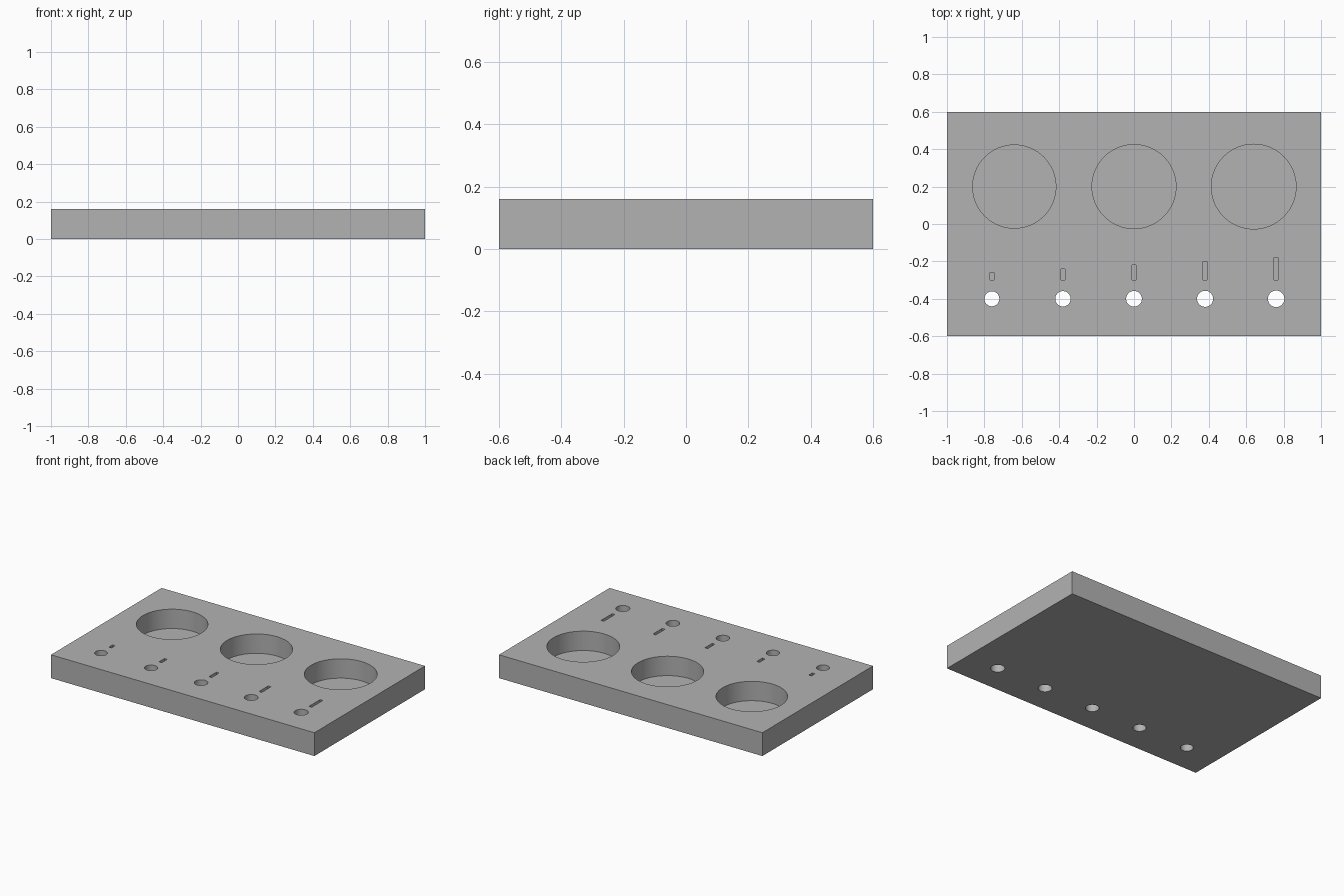
import bpy
import bmesh
from math import radians
from mathutils import Matrix, Vector

if "Cube" in bpy.data.objects:
    bpy.data.objects.remove(bpy.data.objects["Cube"], do_unlink=True)

HEIGHT = 0.16

grey = bpy.data.materials.new("plain_grey")
grey.use_nodes = True
colour = (0.45, 0.45, 0.45, 1)
grey.diffuse_color = colour
grey.node_tree.nodes["Principled BSDF"].inputs["Base Color"].default_value = colour


def add_box(bm, centre, size):
    matrix = Matrix.Translation(centre) @ Matrix.Diagonal(Vector(size).to_4d())
    bmesh.ops.create_cube(bm, size=1, matrix=matrix)


def add_drill(bm, x, y, radius, bottom):
    top = HEIGHT + 0.05
    bmesh.ops.create_cone(bm, cap_ends=True, segments=64, radius1=radius, radius2=radius,
                          depth=top - bottom,
                          matrix=Matrix.Translation((x, y, (top + bottom) / 2)))


def make_object(name, bm):
    mesh = bpy.data.meshes.new(name)
    bm.to_mesh(mesh)
    bm.free()
    mesh.materials.append(grey)
    obj = bpy.data.objects.new(name, mesh)
    bpy.context.collection.objects.link(obj)
    return obj


# Rectangular block
bm = bmesh.new()
add_box(bm, (0, 0, HEIGHT / 2), (2, 1.2, HEIGHT))
block = make_object("test_block", bm)

# Cutters: three wide blind pockets, growing slightly to the left
bm = bmesh.new()
for i in range(3):
    add_drill(bm, 0.64 * (i - 1), 0.2, 0.2225 + 0.002 * i, 0.027)

# Cutters: five through holes, each with a longer marker slot behind it
for i in range(5):
    x = 0.38 * (i - 2)
    add_drill(bm, x, -0.4, 0.04 + 0.001 * i, -0.05)
    length = 0.04 + 0.02 * i
    add_box(bm, (x, -0.3 + length / 2, HEIGHT), (0.021, length, 0.04))
cutter = make_object("hole_cutter", bm)
cutter.hide_render = True

# Cut the block and discard the cutter
cut = block.modifiers.new("holes", "BOOLEAN")
cut.operation = "DIFFERENCE"
cut.solver = "EXACT"
cut.object = cutter
bpy.context.view_layer.objects.active = block
block.select_set(True)
bpy.ops.object.modifier_apply(modifier=cut.name)
bpy.data.objects.remove(cutter, do_unlink=True)
bpy.ops.object.shade_smooth_by_angle(angle=radians(30))
